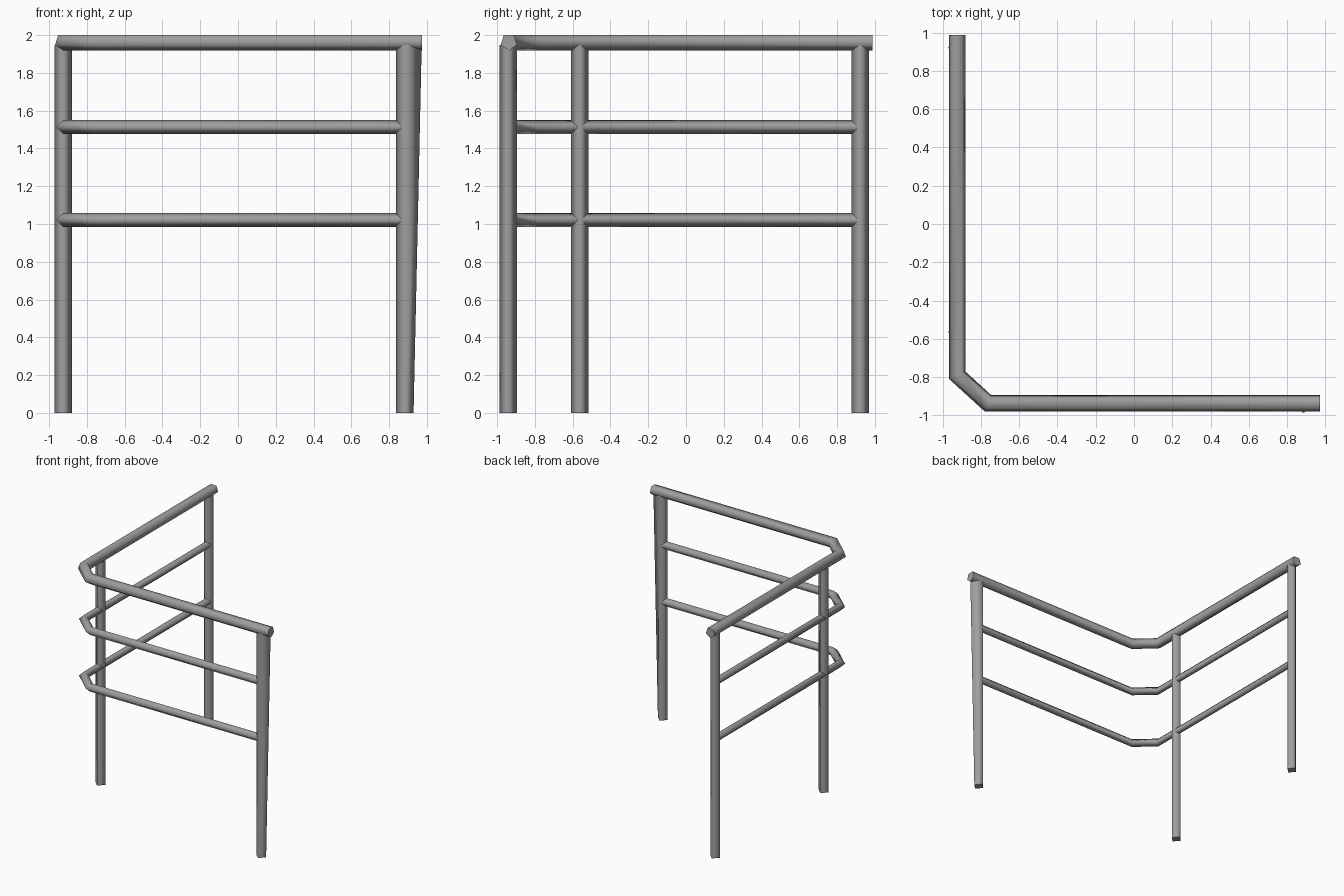
import bpy, bmesh, math
from mathutils import Vector

if "Cube" in bpy.data.objects:
    bpy.data.objects.remove(bpy.data.objects["Cube"])

# Dark grey metal shared by every part
metal = bpy.data.materials.new("dark_metal")
metal.diffuse_color = (0.35, 0.35, 0.35, 1)
metal.use_nodes = True
metal.node_tree.nodes["Principled BSDF"].inputs["Base Color"].default_value = metal.diffuse_color


def loft(name, rings):
    """Skin equal-sized rings into a tube with soft sides and crisp caps."""
    bm = bmesh.new()
    loops = [[bm.verts.new(p) for p in ring] for ring in rings]
    sides = len(rings[0])
    for a, b in zip(loops, loops[1:]):
        for i in range(sides):
            j = (i + 1) % sides
            bm.faces.new((a[i], a[j], b[j], b[i])).smooth = True
    for end in (loops[0], loops[-1]):
        cap = bm.faces.new(end)
        for edge in cap.edges:
            edge.smooth = False
    bmesh.ops.recalc_face_normals(bm, faces=bm.faces)
    mesh = bpy.data.meshes.new(name)
    bm.to_mesh(mesh)
    bm.free()
    mesh.materials.append(metal)
    obj = bpy.data.objects.new(name, mesh)
    bpy.context.collection.objects.link(obj)
    return obj


def polygon(radius, sides, start):
    return [(radius * math.cos(start + i * math.tau / sides),
             radius * math.sin(start + i * math.tau / sides)) for i in range(sides)]


def rail(name, path, z, radius, sides):
    """Level tube with mitred bends, ridge facing down."""
    pts = [Vector(p) for p in path]
    rings = []
    for i, p in enumerate(pts):
        d_in = (p - pts[i - 1]).normalized() if i else (pts[1] - p).normalized()
        d_out = (pts[i + 1] - p).normalized() if i < len(pts) - 1 else d_in
        t = (d_in + d_out).normalized()
        side = Vector((-t.y, t.x)) / t.dot(d_in)
        rings.append([(p.x + side.x * u, p.y + side.y * u, z + v)
                      for u, v in polygon(radius, sides, -math.pi / 2)])
    return loft(name, rings)


def post(name, x, y, lean=0.0):
    """Upright diamond tube; lean pushes the right corner outward at the top."""
    shape = polygon(0.0465, 4, 0)
    bottom = [(x + u, y + v, 0) for u, v in shape]
    top = [(x + u + (lean if u > 0.04 else 0), y + v, 1.947) for u, v in shape]
    return loft(name, [bottom, top])


def corner_path(end_x, end_y):
    return [(end_x, -0.938), (-0.763, -0.938), (-0.925, -0.79), (-0.925, end_y)]


# Top handrail and the two thinner rails below it
rail("top_rail", corner_path(0.973, 0.987), 1.963, 0.0455, 5)
rail("middle_rail", corner_path(0.88, 0.92), 1.513, 0.037, 4)
rail("lower_rail", corner_path(0.88, 0.92), 1.021, 0.037, 4)

# Posts: two on the left run, one widening post on the front run
post("back_post", -0.926, 0.922)
post("middle_post", -0.926, -0.563)
post("front_post", 0.883, -0.942, 0.043)
